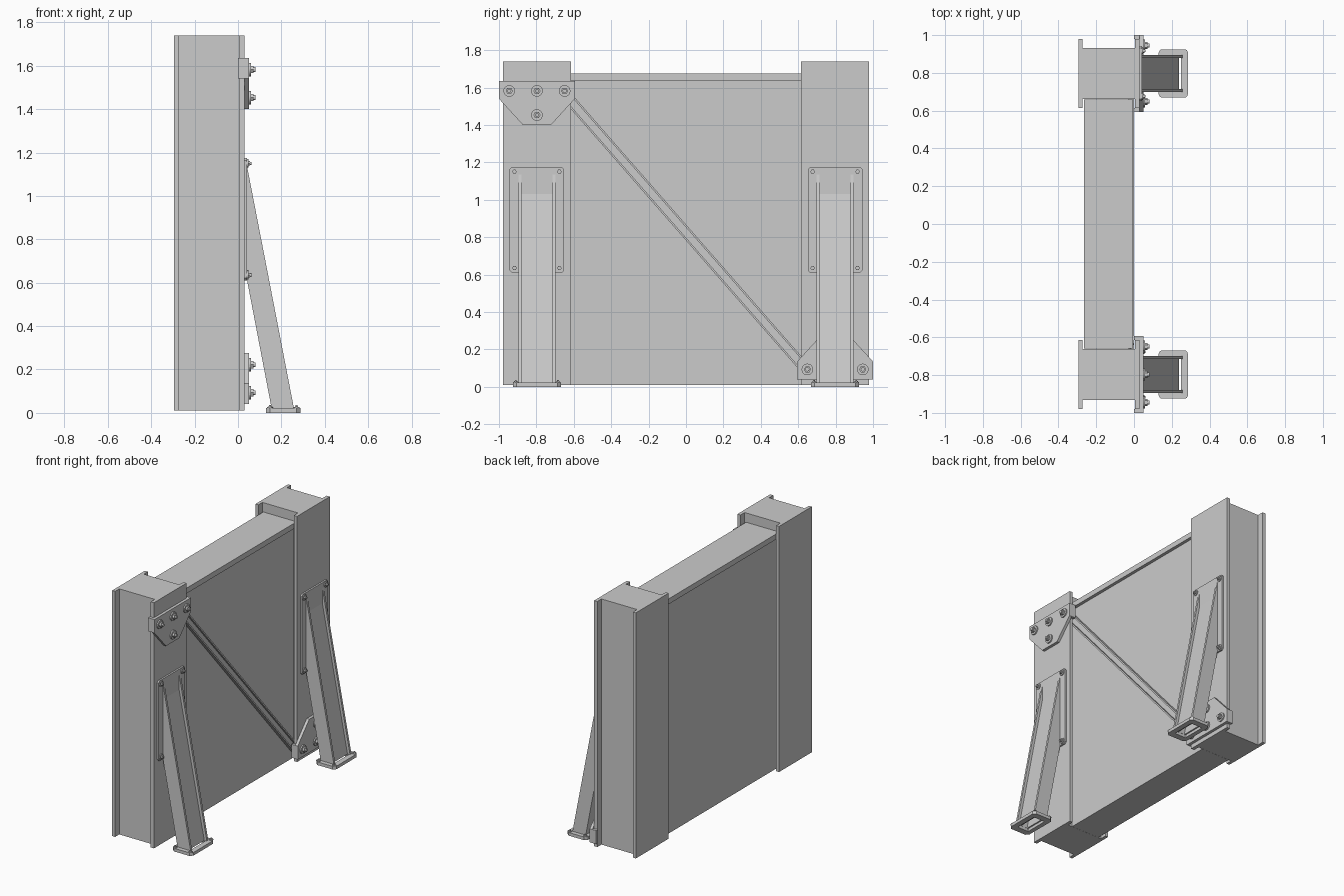
import bpy, bmesh, math
from mathutils import Matrix, Vector

if "Cube" in bpy.data.objects:
    bpy.data.objects.remove(bpy.data.objects["Cube"])


def finish(name, bm):
    bmesh.ops.recalc_face_normals(bm, faces=bm.faces)
    me = bpy.data.meshes.new(name)
    bm.to_mesh(me)
    bm.free()
    ob = bpy.data.objects.new(name, me)
    bpy.context.collection.objects.link(ob)
    return ob


def box(name, x, y, z):
    bm = bmesh.new()
    bmesh.ops.create_cube(bm, size=1)
    for v in bm.verts:
        v.co = Vector([(r[0] + r[1]) / 2 + c * (r[1] - r[0]) for c, r in zip(v.co, (x, y, z))])
    return finish(name, bm)


def prism(name, pts, axis, a, b):
    """Extrude a 2D outline along 'x' (pts are y,z) or 'y' (pts are x,z)."""
    bm = bmesh.new()
    def put(p, t):
        return bm.verts.new((t, *p) if axis == 'x' else (p[0], t, p[1]))
    lo, hi = [put(p, a) for p in pts], [put(p, b) for p in pts]
    bm.faces.new(lo)
    bm.faces.new(hi)
    for i in range(len(pts)):
        j = (i + 1) % len(pts)
        bm.faces.new((lo[i], lo[j], hi[j], hi[i]))
    return finish(name, bm)


def chamfered(x0, x1, y0, y1, c):
    return [(x0 + c, y0), (x1 - c, y0), (x1, y0 + c), (x1, y1 - c),
            (x1 - c, y1), (x0 + c, y1), (x0, y1 - c), (x0, y0 + c)]


def bolt(name, pos, s=1.0, axis='x'):
    """Washer, hex nut and stud stacked outwards from a surface."""
    rot = Matrix.Rotation(math.pi / 2, 4, 'Y') if axis == 'x' else Matrix()
    bm = bmesh.new()
    for r, d0, d1, n in ((.031, 0, .009, 20), (.019, .009, .022, 6), (.011, .022, .031, 12)):
        m = Matrix.Translation(pos) @ rot @ Matrix.Translation((0, 0, (d0 + d1) / 2 * s))
        bmesh.ops.create_cone(bm, cap_ends=True, segments=n, radius1=r * s,
                              radius2=r * s, depth=(d1 - d0) * s, matrix=m)
    return finish(name, bm)


# Central panel with overhanging top cap
box("panel", (-.25, -.028), (-.66, .66), (.01, 1.637))
box("panel_cap", (-.265, -.006), (-.66, .66), (1.637, 1.675))

for s, side in ((-1, "left"), (1, "right")):
    yc = s * .797

    # Column: closed core with two wide flanges
    box(side + "_column_core", (-.275, .008), (yc - .136, yc + .136), (.01, 1.74))
    for n, x in (("rear", (-.295, -.272)), ("front", (.005, .03))):
        box(f"{side}_column_{n}_flange", x, (yc - .182, yc + .182), (.01, 1.74))

    # Support mounting plate
    prism(side + "_mount_plate", chamfered(yc - .146, yc + .146, .61, 1.175, .012), 'x', .03, .042)
    for dy in (-.12, .12):
        for z in (.635, 1.15):
            bolt(side + "_mount_bolt", (.042, yc + dy, z), .65)

    # Slanted leg: two side walls with a recessed web
    wall = [(.042, 1.135), (.258, .02), (.155, .02), (.042, .61)]
    for e in (-1, 1):
        ya, yb = sorted((yc + e * .098, yc + e * .082))
        prism(side + "_leg_wall", wall, 'y', ya, yb)
    web = [(.042, 1.03), (.238, .02), (.223, .02), (.042, .95)]
    prism(side + "_leg_web", web, 'y', yc - .083, yc + .083)
    back = [(.042, .69), (.172, .02), (.157, .02), (.042, .612)]
    prism(side + "_leg_back", back, 'y', yc - .083, yc + .083)

    # Foot: chamfered ring plate with corner bolts
    bm = bmesh.new()
    loops = []
    for o in (chamfered(.13, .287, yc - .128, yc + .128, .018),
              chamfered(.162, .25, yc - .083, yc + .083, .004)):
        loops.append([[bm.verts.new((*p, z)) for p in o] for z in (0, .022)])
    (ol, oh), (il, ih) = loops
    for a, b in ((ol, oh), (oh, ih), (ih, il), (il, ol)):
        for i in range(8):
            j = (i + 1) % 8
            bm.faces.new((a[i], a[j], b[j], b[i]))
    finish(side + "_foot_plate", bm)
    for x in (.147, .27):
        for dy in (-.113, .113):
            bolt(side + "_foot_bolt", (x, yc + dy, .022), .45, 'z')

    # Gusset clamp: high on one column, turned upside down low on the other
    def gz(h):
        return 1.635 - h if s < 0 else .04 + h
    outline = [(-.203, 0), (.203, 0), (.203, .095), (.075, .235), (-.075, .235), (-.203, .095)]
    prism(side + "_gusset", [(yc + y, gz(h)) for y, h in outline], 'x', .03, .05)
    for e in (-1, 1):
        box(side + "_gusset_lip", (.0, .031), sorted((yc + e * .203, yc + e * .183)),
            sorted((gz(0), gz(.095))))
    for y, h in ((-.148, .053), (0, .053), (.148, .053), (0, .182)):
        bolt(side + "_gusset_bolt", (.05, yc + y, gz(h)))

# Diagonal brace: open channel between the gussets
a, b = Vector((-.655, 1.573)), Vector((.655, .077))
d = (b - a).normalized()
n = Vector((-d.y, d.x))
for name, w0, w1, x in (("brace_web", -.028, .028, (-.029, -.016)),
                        ("brace_upper_edge", .018, .028, (-.029, 0)),
                        ("brace_lower_edge", -.028, -.018, (-.029, 0))):
    prism(name, [a + n * w0, b + n * w0, b + n * w1, a + n * w1], 'x', *x)
